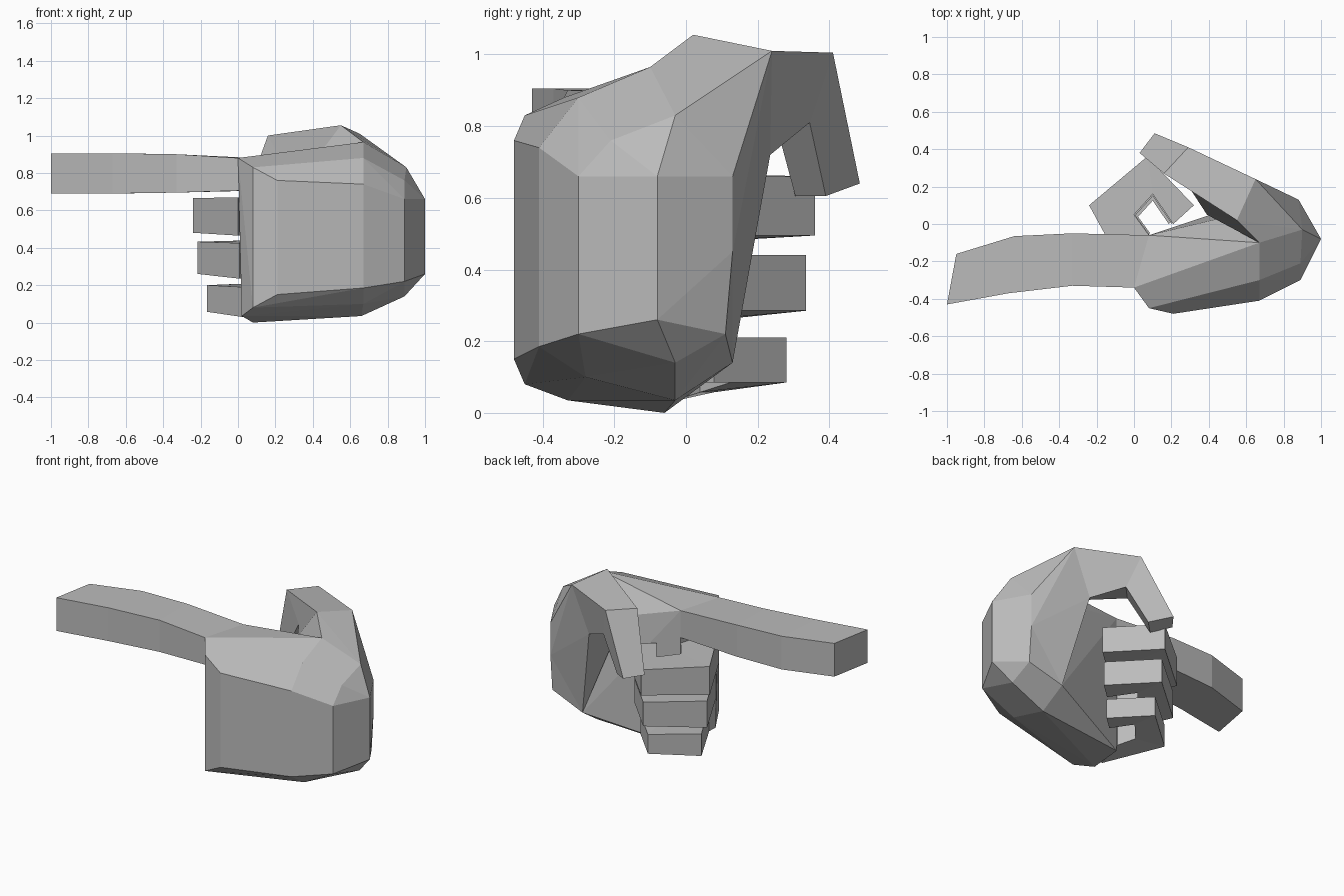
import bpy
import bmesh
from mathutils import Vector

cube = bpy.data.objects.get("Cube")
if cube:
    bpy.data.objects.remove(cube)

GREY = (0.5, 0.5, 0.5, 1)
grey = bpy.data.materials.new("plain grey")
grey.use_nodes = True
grey.diffuse_color = GREY
grey.node_tree.nodes["Principled BSDF"].inputs["Base Color"].default_value = GREY


def finish(name, bm):
    """Turn a bmesh into a flat-shaded grey object."""
    bmesh.ops.recalc_face_normals(bm, faces=bm.faces)
    mesh = bpy.data.meshes.new(name)
    bm.to_mesh(mesh)
    bm.free()
    mesh.materials.append(grey)
    obj = bpy.data.objects.new(name, mesh)
    bpy.context.collection.objects.link(obj)
    return obj


def hull(name, points):
    """Faceted solid wrapped around a few corner points."""
    bm = bmesh.new()
    for p in points:
        bm.verts.new(p)
    out = bmesh.ops.convex_hull(bm, input=bm.verts)
    loose = {v for v in out["geom_interior"] + out["geom_unused"]
             if isinstance(v, bmesh.types.BMVert)}
    bmesh.ops.delete(bm, geom=list(loose), context="VERTS")
    bmesh.ops.dissolve_limit(bm, angle_limit=0.03, verts=bm.verts, edges=bm.edges)
    return finish(name, bm)


def loft(name, rings):
    """Four-sided tube through a list of rings, capped at both ends."""
    bm = bmesh.new()
    loops = [[bm.verts.new(p) for p in ring] for ring in rings]
    for a, b in zip(loops, loops[1:]):
        for i in range(4):
            j = (i + 1) % 4
            bm.faces.new((a[i], a[j], b[j], b[i]))
    bm.faces.new(loops[0])
    bm.faces.new(loops[-1])
    return finish(name, bm)


def upright(outer, inner, low, high):
    """Ring standing on end between an outer and an inner plan point."""
    return [(*outer, low), (*outer, high), (*inner, high), (*inner, low)]


# Corners shared by the palm and the thumb
ridge = (.67, -.10, .965)
heel_top = (.90, -.03, .83)
heel_side = (.88, .13, .66)
heel_low = (.88, .13, .45)
wrist_top = (1, -.08, .66)
palm_low = (.65, .13, .14)

# Palm, from the knuckles to the wrist
knuckles = [(.08, -.06, 0), (.02, -.33, .035), (.08, -.45, .08), (.21, -.48, .15),
            (.21, -.48, .76), (.08, -.45, .83), (0, -.34, .88), (.08, -.06, .88)]
middle = [palm_low, (.66, -.03, .035), (.67, -.28, .10), (.67, -.41, .185),
          (.67, -.41, .74), (.67, -.30, .88), ridge]
heel = [(.88, .11, .22), (.89, -.03, .14), (.89, -.30, .22), (.89, -.30, .66),
        (.89, -.21, .76), heel_top, heel_side, heel_low]
wrist = [(1, -.08, .26), wrist_top]
hull("palm", knuckles + middle + heel + wrist)

# Thumb: a mound on the palm, then two bent segments
thumb_base = [(.65, .24, 1.01), (.55, .02, 1.055), (.39, .05, .84), (.53, .235, .72)]
thumb_joint = [(.29, .41, 1.005), (.16, .27, 1.0), (.26, .25, .81), (.35, .345, .81)]
thumb_tip = [(.11, .485, .64), (.03, .38, .645), (.135, .305, .605), (.22, .39, .605)]
hull("thumb_mound", thumb_base + [ridge, heel_top, heel_side, heel_low, wrist_top, palm_low])
loft("thumb", [thumb_base, thumb_joint, thumb_tip])

# Pointing index finger
loft("index_finger", [
    upright((.2, -.34), (.2, -.08), .71, .87),
    upright((0, -.34), (.08, -.06), .705, .88),
    upright((-.33, -.33), (-.33, -.05), .695, .9),
    upright((-.67, -.37), (-.64, -.065), .69, .905),
    upright((-1, -.43), (-.95, -.16), .69, .905),
])

# Three curled fingers share one bent plan, smaller towards the little finger
curl = [((0, -.34), (.08, -.06)), ((-.24, .10), (0, .05)),
        ((.07, .36), (.1, .16)), ((.32, .1), (.21, .0))]
pivot = Vector((.1, 0))
fingers = {
    "middle_finger": (1, (.465, .67), (.495, .66)),
    "ring_finger": (.93, (.235, .425), (.285, .44)),
    "little_finger": (.78, (.03, .19), (.085, .21)),
}
for name, (size, root, end) in fingers.items():
    rings = []
    for i, (outer, inner) in enumerate(curl):
        t = min(i / 2, 1)
        low, high = (a + (b - a) * t for a, b in zip(root, end))
        plan = [pivot + (Vector(p) - pivot) * size for p in (outer, inner)]
        rings.append(upright(*plan, low, high))
    loft(name, rings)
